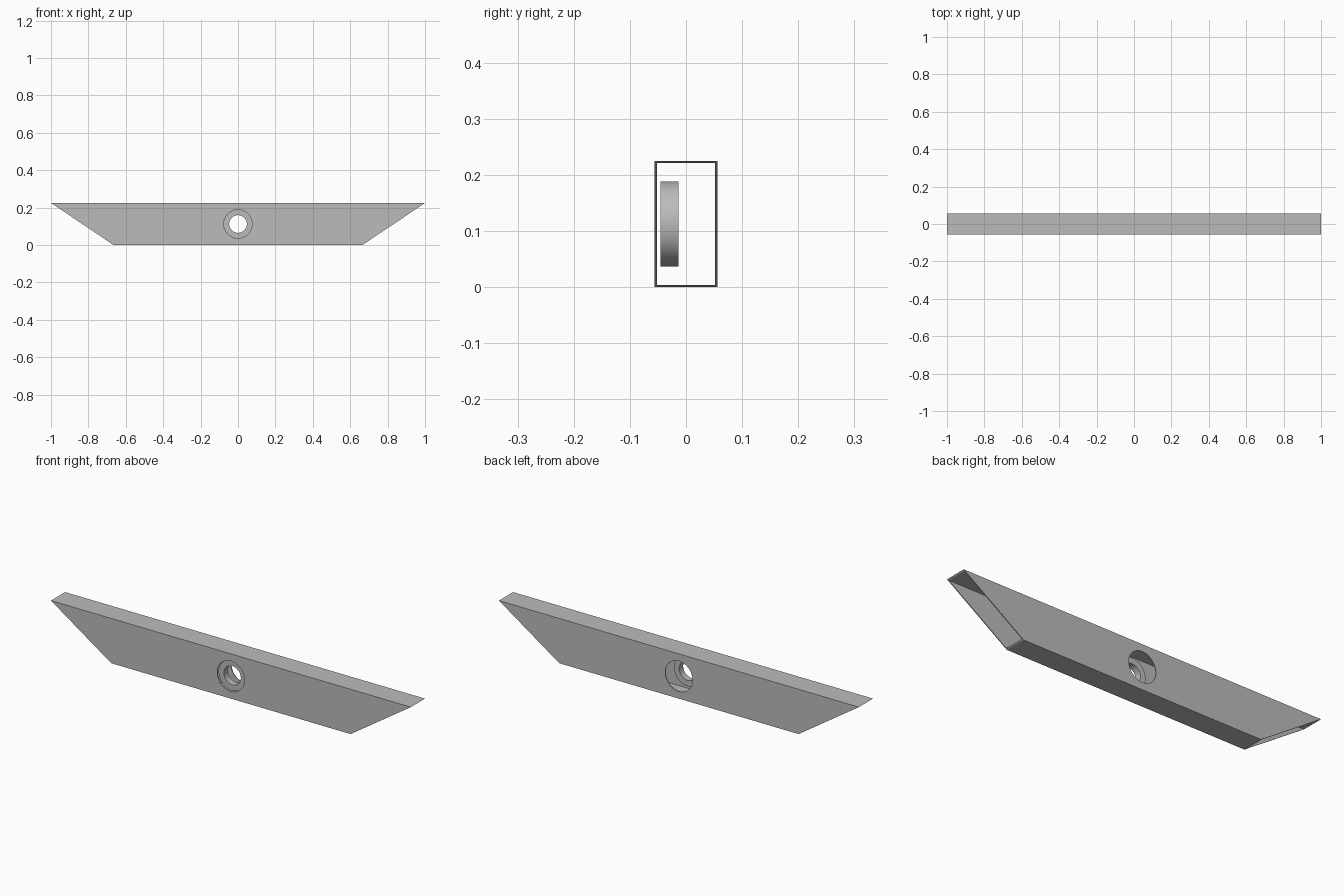
import bpy
import bmesh
import math

if "Cube" in bpy.data.objects:
    bpy.data.objects.remove(bpy.data.objects["Cube"], do_unlink=True)

HEIGHT, HALF_DEPTH, WALL = 0.225, 0.056, 0.004
BOTTOM_HALF, TOP_HALF = 0.665, 1.0
HOLE_Z, HOLE_R, BORE_R = HEIGHT / 2, 0.076, 0.047

grey = bpy.data.materials.new("plain grey")
grey.use_nodes = True
grey.diffuse_color = (0.5, 0.5, 0.5, 1)
grey.node_tree.nodes["Principled BSDF"].inputs["Base Color"].default_value = (0.5, 0.5, 0.5, 1)


def add_object(name, bm):
    bmesh.ops.recalc_face_normals(bm, faces=bm.faces)
    mesh = bpy.data.meshes.new(name)
    bm.to_mesh(mesh)
    bm.free()
    mesh.materials.append(grey)
    obj = bpy.data.objects.new(name, mesh)
    bpy.context.collection.objects.link(obj)
    return obj


def bridge(bm, a, b):
    """Join two closed loops of vertices with quads."""
    n = len(a)
    for i in range(n):
        j = (i + 1) % n
        bm.faces.new((a[i], a[j], b[j], b[i]))


def select_only(obj):
    bpy.ops.object.select_all(action="DESELECT")
    obj.select_set(True)
    bpy.context.view_layer.objects.active = obj


# Hollow rectangular tube with mitred open ends
def section(bm, side, inset):
    y, low, high = HALF_DEPTH - inset, inset, HEIGHT - inset
    slope = (TOP_HALF - BOTTOM_HALF) / HEIGHT
    corners = ((-y, low), (y, low), (y, high), (-y, high))
    return [bm.verts.new((side * (BOTTOM_HALF + slope * z), yy, z)) for yy, z in corners]


bm = bmesh.new()
outer = [section(bm, s, 0) for s in (-1, 1)]
inner = [section(bm, s, WALL) for s in (-1, 1)]
bridge(bm, *outer)
bridge(bm, *inner)
for out_loop, in_loop in zip(outer, inner):
    bridge(bm, out_loop, in_loop)
tube = add_object("mitred_tube", bm)

# Round opening through the front and back walls
bpy.ops.mesh.primitive_cylinder_add(vertices=64, radius=HOLE_R, depth=0.3,
                                    location=(0, 0, HOLE_Z), rotation=(math.pi / 2, 0, 0))
cutter = bpy.context.object
cutter.name = "hole_cutter"
cutter.hide_render = True
select_only(tube)
cut = tube.modifiers.new("hole", "BOOLEAN")
cut.operation = "DIFFERENCE"
cut.solver = "EXACT"
cut.object = cutter
bpy.ops.object.modifier_apply(modifier=cut.name)
bpy.data.objects.remove(cutter, do_unlink=True)

# Bearing ring seated behind the front wall
bm = bmesh.new()
profile = ((HOLE_R, -0.045), (HOLE_R, -0.013), (BORE_R, -0.013), (BORE_R, -0.045))
loops = []
for r, y in profile:
    angles = [math.tau * i / 64 for i in range(64)]
    loops.append([bm.verts.new((r * math.cos(a), y, HOLE_Z + r * math.sin(a))) for a in angles])
for i in range(len(loops)):
    bridge(bm, loops[i - 1], loops[i])
ring = add_object("bearing_ring", bm)
select_only(ring)
bpy.ops.object.shade_smooth_by_angle(angle=math.radians(30))
